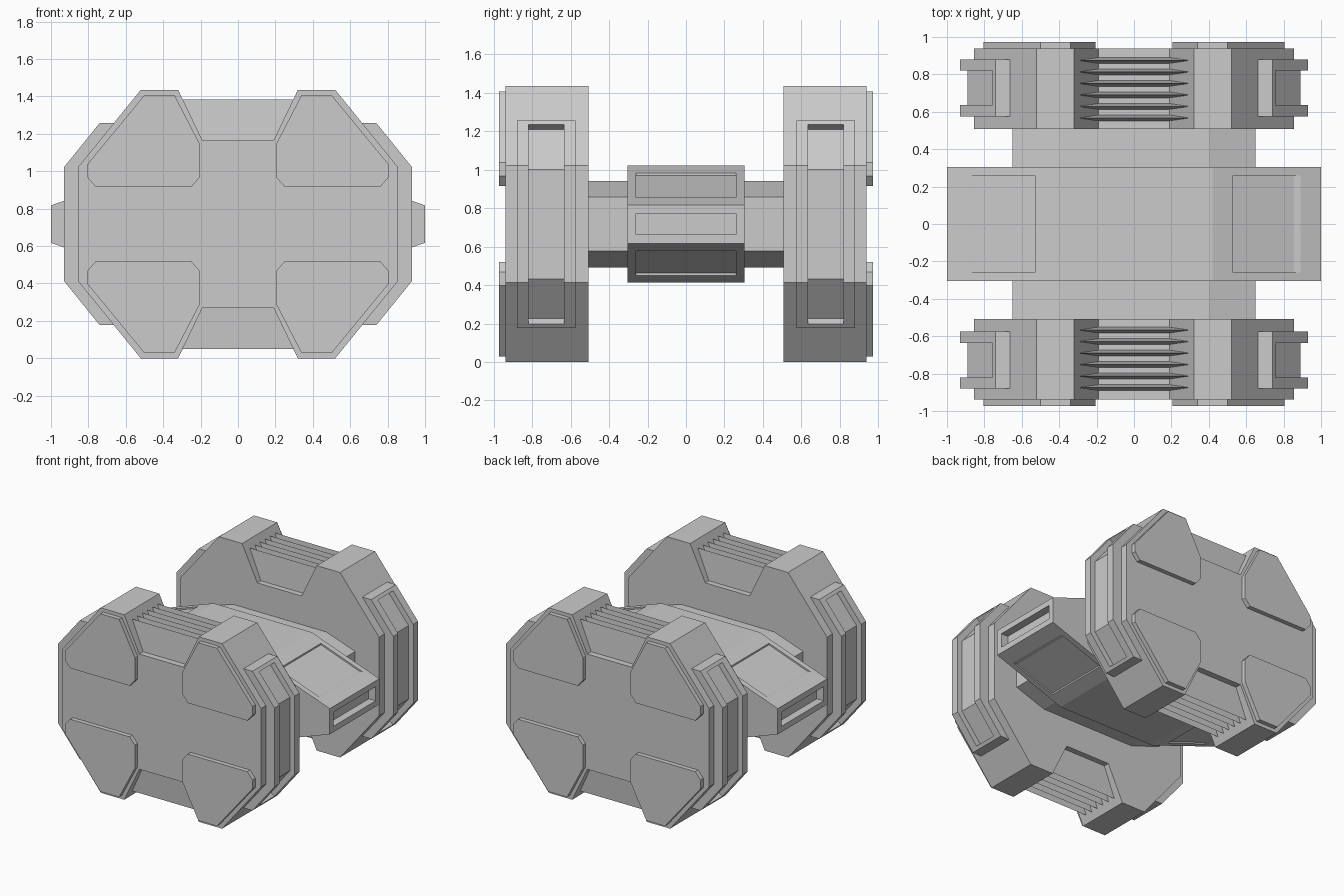
import bpy
import bmesh

if "Cube" in bpy.data.objects:
    bpy.data.objects.remove(bpy.data.objects["Cube"], do_unlink=True)

MID = 0.7175  # height of the horizontal symmetry plane

grey = bpy.data.materials.new("hull_grey")
grey.use_nodes = True
grey.diffuse_color = (0.6, 0.6, 0.6, 1)
grey.node_tree.nodes["Principled BSDF"].inputs["Base Color"].default_value = (0.6, 0.6, 0.6, 1)


def flip(points, sx=1, sz=1):
    return [(x * sx, z * sz) for x, z in points]


def half(points):
    """Close a top-to-middle outline with its mirror below."""
    return points + flip(points, 1, -1)[::-1]


def full(points):
    """Close a quarter outline by mirroring it both ways."""
    right = half(points)
    return right + flip(right, -1)[::-1]


def make(name, bm):
    bmesh.ops.recalc_face_normals(bm, faces=bm.faces)
    mesh = bpy.data.meshes.new(name)
    bm.to_mesh(mesh)
    bm.free()
    mesh.materials.append(grey)
    obj = bpy.data.objects.new(name, mesh)
    bpy.context.collection.objects.link(obj)
    return obj


def extrude(name, profiles, y0, y1):
    """Extrude x/z outlines along y."""
    bm = bmesh.new()
    for profile in profiles:
        face = bm.faces.new([bm.verts.new((x, y0, z + MID)) for x, z in profile])
        out = bmesh.ops.extrude_face_region(bm, geom=[face])
        verts = [v for v in out["geom"] if isinstance(v, bmesh.types.BMVert)]
        bmesh.ops.translate(bm, verts=verts, vec=(0, y1 - y0, 0))
    return make(name, bm)


def cut(obj, cutter):
    mod = obj.modifiers.new("recess", "BOOLEAN")
    mod.operation = "DIFFERENCE"
    mod.solver = "EXACT"
    mod.object = cutter
    cutter.hide_render = True
    cutter.hide_viewport = True


def fins(name, ys):
    """Wedge fins: thick at the notch floor, sharp and wider at the rim."""
    bm = bmesh.new()
    t = 0.016
    for y in ys:
        for s in (1, -1):
            base = [bm.verts.new((x, y + d, MID + s * 0.44))
                    for x, d in ((-0.19, -t), (0.19, -t), (0.19, t), (-0.19, t))]
            left, right = [bm.verts.new((x, y, MID + s * 0.667)) for x in (-0.3, 0.3)]
            a, b, c, d = base
            for f in ((a, b, c, d), (a, b, right, left), (c, d, left, right),
                      (b, c, right), (d, a, left)):
                bm.faces.new(f)
    return make(name, bm)


CORNERS = [(sx, sz) for sx in (1, -1) for sz in (1, -1)]

# Outlines relative to the symmetry plane
pod = full([(0.19, 0.447), (0.32, 0.7175), (0.52, 0.7175), (0.855, 0.305)])
plate = [(0.34, 0.69), (0.5, 0.69), (0.805, 0.32), (0.805, 0.25),
         (0.76, 0.198), (0.25, 0.198), (0.205, 0.25), (0.205, 0.43)]
guard = half([(0.6, 0.54), (0.74, 0.54), (0.93, 0.305)])
guard_slot = half([(1.1, 0.6), (0.86, 0.6), (0.722, 0.492), (0.89, 0.285)])

# Two pods with cover plates, side guards and cooling fins
for end, s in (("front", -1), ("back", 1)):
    extrude(end + "_pod", [pod], s * 0.508, s * 0.938)
    extrude(end + "_cover_plates", [flip(plate, *c) for c in CORNERS], s * 0.93, s * 0.972)
    guards = extrude(end + "_side_guards", [guard, flip(guard, -1)], s * 0.575, s * 0.88)
    cut(guards, extrude(end + "_guard_cutter", [guard_slot, flip(guard_slot, -1)],
                        s * 0.635, s * 0.82))
    fins(end + "_cooling_fins", [s * (0.567 + 0.0615 * i) for i in range(6)])

# Shaft joining the pods
extrude("shaft", [full([(0.4, 0.225), (0.65, 0.14)])], -0.52, 0.52)

# Centre block with recessed slopes and end slots
block = extrude("centre_block", [full([(0.42, 0.305), (1.0, 0.1)])], -0.304, 0.304)
panel = [(0.53, 0.4), (0.53, 0.254), (0.855, 0.139), (0.93, 0.139), (0.93, 0.4)]
slot = half([(1.1, 0.055), (0.94, 0.055)])
cut(block, extrude("block_cutter", [flip(panel, *c) for c in CORNERS] + [slot, flip(slot, -1)],
                   -0.26, 0.26))
